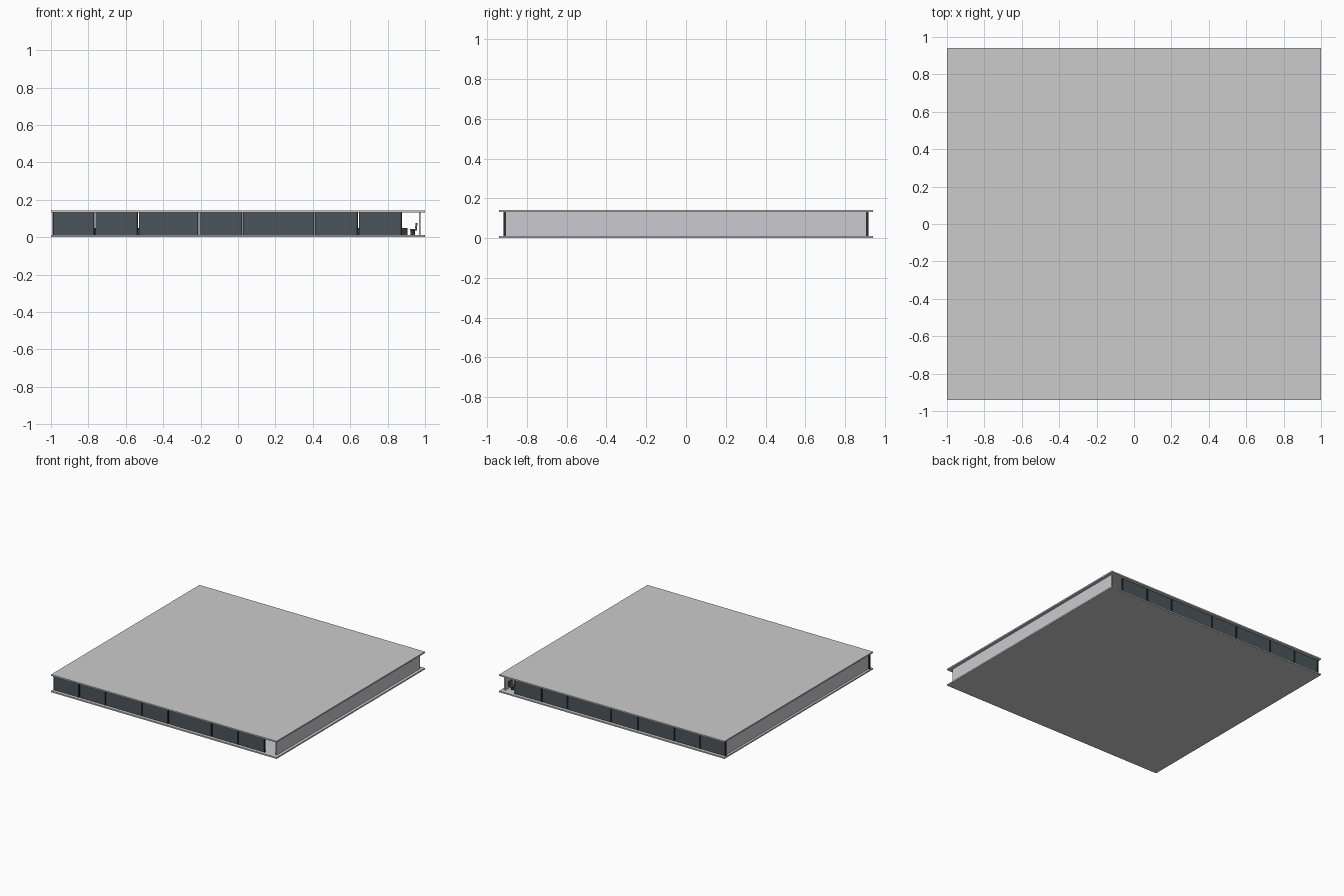
import bpy

if "Cube" in bpy.data.objects:
    bpy.data.objects.remove(bpy.data.objects["Cube"])


def material(name, r, g, b):
    m = bpy.data.materials.new(name)
    m.diffuse_color = (r, g, b, 1)
    m.use_nodes = True
    m.node_tree.nodes["Principled BSDF"].inputs["Base Color"].default_value = m.diffuse_color
    return m


GLASS = material("dark_glass", 0.07, 0.09, 0.105)
FRAME = material("dark_frame", 0.02, 0.022, 0.025)
WALL = material("pale_wall", 0.6, 0.59, 0.63)
BROWN = material("brown_fabric", 0.16, 0.09, 0.06)
DARK = material("dark_base", 0.03, 0.04, 0.035)

Z0, Z1 = 0.011, 0.131   # floor top and ceiling underside


def box(name, x, y, z, mat=None):
    """Box from (min, max) ranges along each axis."""
    bpy.ops.mesh.primitive_cube_add(
        size=1, location=[(a + b) / 2 for a, b in (x, y, z)])
    ob = bpy.context.object
    ob.name = name
    ob.scale = [b - a for a, b in (x, y, z)]
    bpy.ops.object.transform_apply(location=False, rotation=False, scale=True)
    if mat:
        ob.data.materials.append(mat)
    return ob


# Floor and roof slabs
box("floor_slab", (-1, 1), (-0.94, 0.94), (0, Z0))
box("roof_slab", (-1, 1), (-0.94, 0.94), (Z1, 0.142))

# Solid side walls
box("right_wall", (0.967, 0.977), (-0.907, 0.907), (Z0, Z1), WALL)
box("left_wall", (-0.982, -0.972), (-0.907, 0.907), (Z0, Z1), WALL)

# Front and back glazing: seven panels, each closed by a thin post,
# leaving an open bay at the right end
edges = [-0.99, -0.765, -0.532, -0.208, 0.025, 0.41, 0.643, 0.88]
for side, s in (("front", -1), ("back", 1)):
    y_glass = sorted((s * 0.909, s * 0.915))
    y_post = sorted((s * 0.905, s * 0.918))
    for i, (a, b) in enumerate(zip(edges, edges[1:])):
        box(f"{side}_glass_{i}", (a + 0.003, b - 0.009), y_glass, (Z0, Z1), GLASS)
        box(f"{side}_post_{i}", (b - 0.01, b - 0.002), y_post, (Z0, Z1), FRAME)
    box(f"{side}_end_post", (-0.993, -0.985), y_post, (Z0, Z1), FRAME)


# Furniture glimpsed through the openings
def chair(x, y):
    bpy.ops.mesh.primitive_cylinder_add(
        vertices=12, radius=0.012, depth=0.024, location=(x - 0.006, y, Z0 + 0.012))
    bpy.context.object.name = "chair_base"
    bpy.context.object.data.materials.append(DARK)
    box("chair_seat", (x - 0.02, x + 0.018), (y - 0.02, y + 0.02), (Z0 + 0.024, Z0 + 0.034), BROWN)
    back = box("chair_back", (x + 0.008, x + 0.018), (y - 0.02, y + 0.02), (Z0 + 0.034, 0.075), BROWN)
    back.rotation_euler.y = 0.1


def cabinet(x, y):
    box("low_cabinet", (x - 0.018, x + 0.018), (y - 0.04, y + 0.04), (Z0, 0.05), DARK)


chair(0.94, 0.865)
cabinet(0.887, 0.7)
for x in (-0.76, -0.53, 0.64):
    cabinet(x, 0.4)
